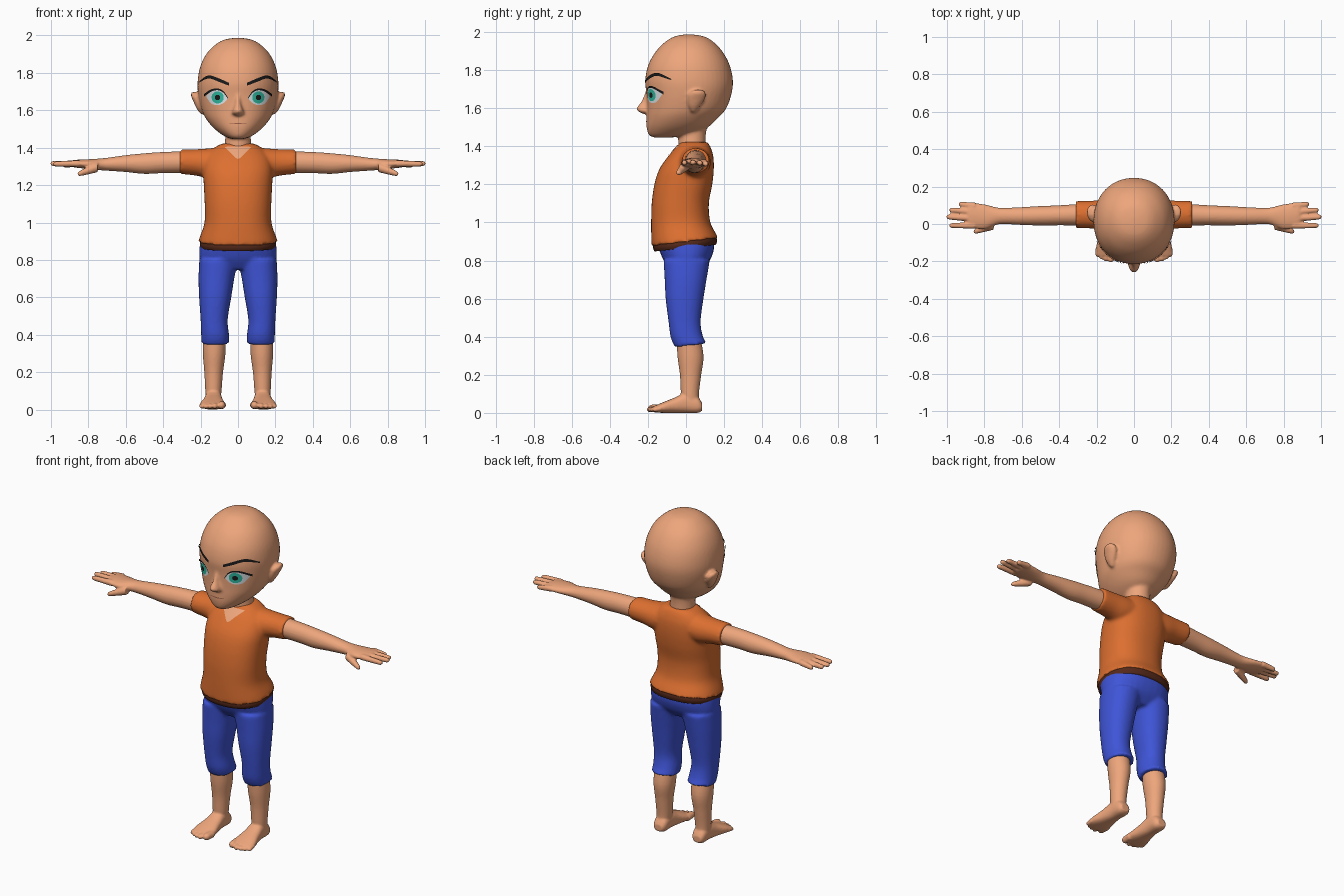
import bpy, bmesh
from math import cos, sin, pi, copysign
from mathutils import Vector
from mathutils.bvhtree import BVHTree

if "Cube" in bpy.data.objects:
    bpy.data.objects.remove(bpy.data.objects["Cube"])


def material(name, r, g, b):
    m = bpy.data.materials.new(name)
    m.diffuse_color = (r, g, b, 1)
    m.use_nodes = True
    m.node_tree.nodes["Principled BSDF"].inputs["Base Color"].default_value = m.diffuse_color
    return m


SKIN = material("skin", .85, .38, .20)
ORANGE = material("orange_cloth", .72, .16, .03)
BROWN = material("hem_brown", .09, .022, .01)
BLUE = material("blue_cloth", .05, .09, .68)
BLACK = material("black", .01, .01, .01)
WHITE = material("eye_white", .75, .8, .82)
TEAL = material("iris_teal", .03, .5, .36)
LIP = material("lip", .35, .12, .07)


def smooth_rows(rows, steps=5):
    """Catmull-Rom interpolation through rows of numbers."""
    out = []
    for i in range(len(rows) - 1):
        a, b, c, d = rows[max(i - 1, 0)], rows[i], rows[i + 1], rows[min(i + 2, len(rows) - 1)]
        for s in range(steps):
            t = s / steps
            out.append([q + .5 * t * (r - p + t * (2*p - 5*q + 4*r - s4 + t * (3*(q - r) + s4 - p)))
                        for p, q, r, s4 in zip(a, b, c, d)])
    return out + [list(rows[-1])]


def sym(z, rx, y0, y1, tilt=0):
    return (z, -rx, rx, y0, y1, tilt)


def tube(bm, rings, axis='z', mirror=False, p=2.0, n=32):
    """Closed loft; ring = position, low/high on the two other axes, optional tilt."""
    rings = [tuple(r) + (0,) * (6 - len(r)) for r in rings]
    for side in ((1, -1) if mirror else (1,)):
        loops = []
        for t, a0, a1, b0, b1, tilt in smooth_rows(rings):
            loop = []
            for k in range(n):
                c, s = cos(2 * pi * k / n), sin(2 * pi * k / n)
                a = (a0 + a1) / 2 + (a1 - a0) / 2 * copysign(abs(c) ** (2 / p), c)
                b = (b0 + b1) / 2 + (b1 - b0) / 2 * copysign(abs(s) ** (2 / p), s)
                co = {'x': (t, a, b), 'y': (a, t, b), 'z': (a, b, t + tilt * b)}[axis]
                loop.append(bm.verts.new((side * co[0], co[1], co[2])))
            loops.append(loop)
        for u, v in zip(loops, loops[1:]):
            for k in range(n):
                bm.faces.new((u[k], u[(k + 1) % n], v[(k + 1) % n], v[k]))
        bm.faces.new(loops[0])
        bm.faces.new(loops[-1])


def digit(bm, axis, a, b, r0, r1):
    """Round-tipped finger or toe from a to b, each (position, centre, centre)."""
    a, b = Vector(a), Vector(b)
    length = abs(b[0] - a[0])
    rings = []
    for f, r in ((0, r0), (.5, (r0 + r1) / 2), (1 - r1 / length, r1),
                 (1 - .35 * r1 / length, .75 * r1), (1, .2 * r1)):
        c = a.lerp(b, f)
        rings.append((c[0], c[1] - r, c[1] + r, c[2] - r, c[2] + r))
    tube(bm, rings, axis, True, n=16)


def finish(name, bm, mat, voxel=0, relax=4):
    bmesh.ops.recalc_face_normals(bm, faces=bm.faces)
    me = bpy.data.meshes.new(name)
    bm.to_mesh(me)
    bm.free()
    me.materials.append(mat)
    for f in me.polygons:
        f.use_smooth = True
    ob = bpy.data.objects.new(name, me)
    bpy.context.collection.objects.link(ob)
    if voxel:
        m = ob.modifiers.new("fuse", 'REMESH')
        m.mode, m.voxel_size, m.use_smooth_shade = 'VOXEL', voxel, True
        m = ob.modifiers.new("relax", 'SMOOTH')
        m.factor, m.iterations = .5, relax
    return ob


def decal(name, cols, tree, offset, mat, mirror=True, rows=6):
    """Thin patch laid on a surface; column = x, low z, high z."""
    bm = bmesh.new()
    for side in ((1, -1) if mirror else (1,)):
        grid = []
        for x, z0, z1 in smooth_rows(cols):
            line = []
            for j in range(rows + 1):
                z = z0 + (z1 - z0) * j / rows
                hit, nor, _, _ = tree.ray_cast(Vector((side * x, -1, z)), Vector((0, 1, 0)))
                if hit is None:
                    hit, nor, _, _ = tree.find_nearest(Vector((side * x, -.2, z)))
                line.append(bm.verts.new(hit + nor * offset))
            grid.append(line)
        for u, v in zip(grid, grid[1:]):
            for j in range(rows):
                q = (u[j], v[j], v[j + 1], u[j + 1])
                bm.faces.new(q if side > 0 else q[::-1])
    me = bpy.data.meshes.new(name)
    bm.to_mesh(me)
    bm.free()
    me.materials.append(mat)
    for f in me.polygons:
        f.use_smooth = True
    bpy.context.collection.objects.link(bpy.data.objects.new(name, me))


def disc(cx, cz, r):
    return [(cx - r * cos(pi * k / 8), cz - r * sin(pi * k / 8) - 1e-4, cz + r * sin(pi * k / 8) + 1e-4)
            for k in range(9)]


# head with neck, nose and ears
bm = bmesh.new()
tube(bm, [sym(1.447, .03, -.17, -.07), sym(1.46, .07, -.195, .03), sym(1.5, .125, -.207, .115),
          sym(1.55, .168, -.208, .168), sym(1.6, .193, -.207, .212), sym(1.68, .212, -.209, .24),
          sym(1.75, .216, -.214, .246), sym(1.83, .203, -.197, .228), sym(1.9, .17, -.157, .19),
          sym(1.95, .122, -.107, .142), sym(1.977, .075, -.06, .095), sym(1.987, .02, -.01, .04)],
     p=2.1, n=48)
tube(bm, [sym(1.3, .08, -.03, .1), sym(1.4, .072, -.04, .103), sym(1.47, .068, -.04, .105),
          sym(1.55, .07, -.04, .12)])
tube(bm, [sym(1.57, .01, -.228, -.18), sym(1.583, .032, -.25, -.17), sym(1.6, .028, -.26, -.17),
          sym(1.64, .016, -.232, -.17), sym(1.7, .012, -.208, -.17)])
tube(bm, [(1.578, .175, .2, .03, .05), (1.61, .18, .222, .012, .075), (1.65, .19, .24, .008, .1),
          (1.68, .2, .252, .018, .104), (1.697, .22, .248, .045, .085)], mirror=True)
head = finish("head", bm, SKIN, .008, 5)

# shirt body with sleeves
bm = bmesh.new()
tube(bm, [sym(.898, .212, -.18, .17, .12), sym(.93, .202, -.182, .155, .1),
          sym(1.0, .179, -.183, .127, .03), sym(1.1, .178, -.18, .12), sym(1.2, .183, -.166, .138),
          sym(1.28, .185, -.14, .146), sym(1.35, .17, -.092, .143), sym(1.4, .125, -.047, .127),
          sym(1.422, .085, -.03, .11)], p=2.3, n=48)
tube(bm, [(.06, -.05, .13, 1.24, 1.405), (.15, -.04, .13, 1.235, 1.397), (.22, -.025, .125, 1.25, 1.392),
          (.31, -.021, .123, 1.26, 1.39)], 'x', True)
shirt = finish("shirt", bm, ORANGE, .01, 4)

# dark band under the shirt hem
bm = bmesh.new()
tube(bm, [sym(.866, .198, -.165, .158, .11), sym(.885, .204, -.172, .163, .12),
          sym(.91, .2, -.172, .158, .12)], p=2.3, n=48)
finish("shirt_hem", bm, BROWN)

# cropped trousers
bm = bmesh.new()
tube(bm, [sym(.75, .14, -.08, .08), sym(.8, .2, -.117, .125), sym(.86, .206, -.142, .147),
          sym(.91, .2, -.15, .145)], p=2.3)
tube(bm, [(.352, .046, .197, -.058, .108, .12), (.4, .048, .197, -.08, .088, .06), (.48, .055, .2, -.092, .077),
          (.6, .036, .208, -.107, .092), (.7, .02, .211, -.112, .108), (.8, .002, .207, -.118, .125)],
     mirror=True, p=2.2)
finish("trousers", bm, BLUE, .01, 4)

# arms, hands and fingers
bm = bmesh.new()
tube(bm, [(.25, -.008, .11, 1.265, 1.382), (.4, -.007, .1, 1.264, 1.377), (.5, -.008, .096, 1.26, 1.37),
          (.6, -.005, .09, 1.27, 1.36), (.7, 0, .086, 1.277, 1.346), (.74, -.006, .09, 1.28, 1.342),
          (.8, -.028, .105, 1.286, 1.338), (.87, -.02, .113, 1.294, 1.335), (.89, -.01, .105, 1.3, 1.33)],
     'x', True)
for y0, y1, tip, z in ((-.008, -.008, .988, 1.313), (.03, .038, 1.003, 1.315),
                       (.064, .075, .988, 1.312), (.097, .106, .938, 1.306)):
    digit(bm, 'x', (.85, y0, 1.315), (tip, y1, z), .018, .0135)
digit(bm, 'x', (.75, -.005, 1.295), (.858, -.042, 1.258), .026, .015)
finish("arms", bm, SKIN, .006, 3)

# lower legs, feet and toes
bm = bmesh.new()
tube(bm, [(.04, .095, .172, -.02, .07), (.1, .088, .175, -.027, .068), (.2, .08, .18, -.032, .08),
          (.3, .067, .188, -.045, .092), (.42, .065, .188, -.05, .07)], mirror=True)
tube(bm, [(.085, .105, .16, .012, .05), (.06, .09, .172, 0, .085), (0, .087, .176, 0, .105),
          (-.06, .08, .186, 0, .08), (-.12, .069, .202, 0, .056), (-.168, .07, .2, .003, .036)],
     'y', True, p=2.4)
for x, tip, r in ((.086, -.2, .02), (.121, -.206, .0145), (.147, -.2, .0135),
                  (.17, -.19, .013), (.192, -.176, .012)):
    digit(bm, 'y', (-.13, x, .024), (tip, x + .003, r + .003), r + .002, r)
finish("legs", bm, SKIN, .006, 3)

# facial features laid on the head, and the neckline on the shirt
deps = bpy.context.evaluated_depsgraph_get()
face = BVHTree.FromObject(head, deps)
chest = BVHTree.FromObject(shirt, deps)
decal("eye_whites", [(.055, 1.662, 1.664), (.075, 1.64, 1.695), (.105, 1.628, 1.71),
                     (.14, 1.635, 1.703), (.168, 1.672, 1.676)], face, .002, WHITE)
decal("irises", disc(.107, 1.669, .032), face, .0035, TEAL)
decal("pupils", disc(.107, 1.669, .014), face, .005, BLACK)
decal("eyelashes", [(.052, 1.66, 1.667), (.075, 1.693, 1.702), (.105, 1.708, 1.717),
                    (.14, 1.7, 1.712), (.176, 1.674, 1.688)], face, .006, BLACK)
decal("eyebrows", [(.048, 1.732, 1.747), (.1, 1.752, 1.77), (.145, 1.769, 1.785),
                   (.175, 1.763, 1.776), (.2, 1.748, 1.754)], face, .006, BLACK)
decal("mouth_line", [(-.046, 1.531, 1.533), (0, 1.527, 1.533), (.046, 1.531, 1.533)],
      face, .002, LIP, mirror=False)
decal("neckline_skin", [(-.07, 1.4, 1.402), (-.035, 1.367, 1.405), (0, 1.338, 1.406),
                        (.035, 1.367, 1.405), (.07, 1.4, 1.402)], chest, .003, SKIN, mirror=False)
